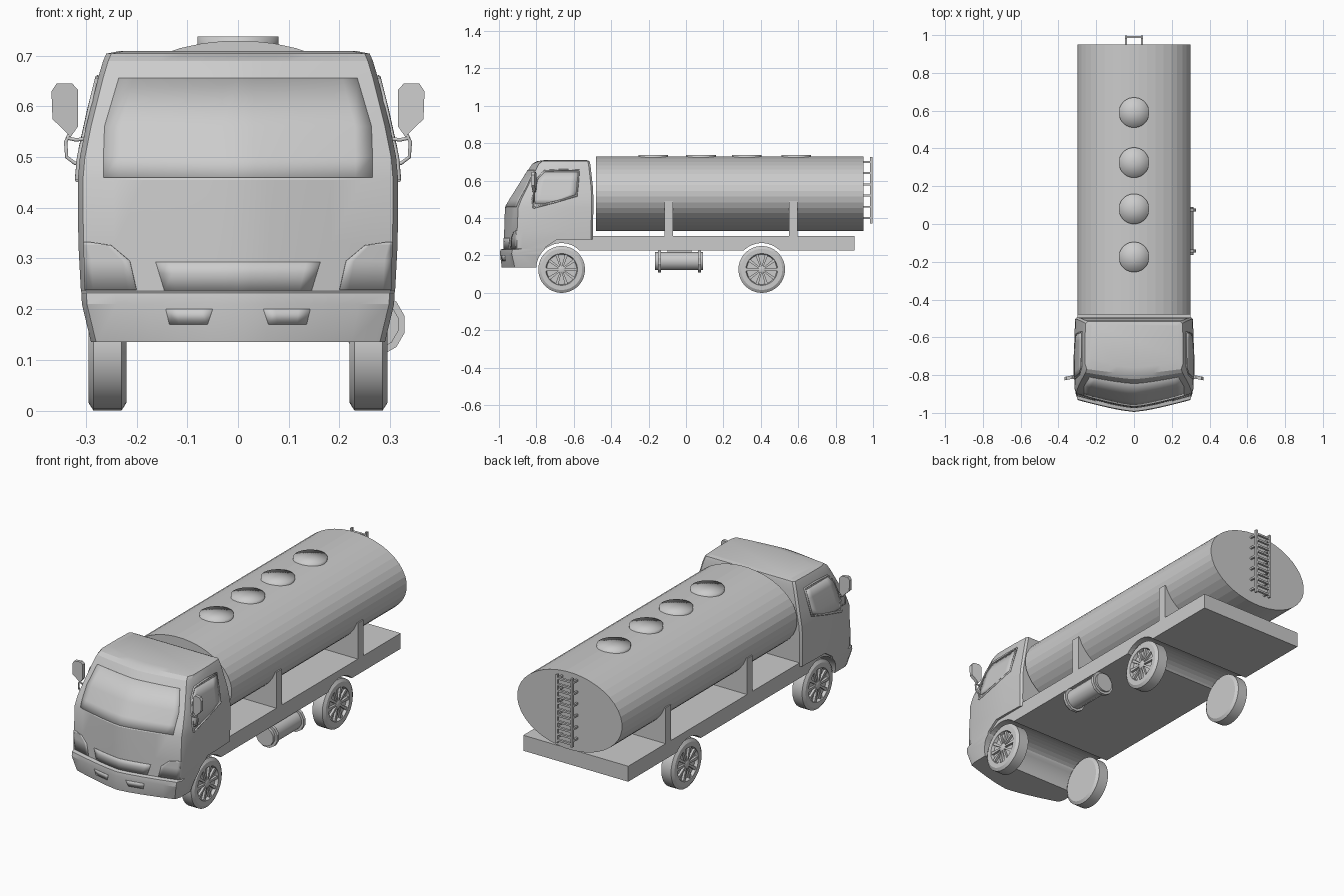
import bpy, bmesh, math
from math import sin, cos, pi, radians
from mathutils import Vector

cube = bpy.data.objects.get("Cube")
if cube:
    bpy.data.objects.remove(cube, do_unlink=True)

grey = bpy.data.materials.new("plain grey")
grey.use_nodes = True
grey.diffuse_color = (0.6, 0.6, 0.6, 1)
grey.node_tree.nodes["Principled BSDF"].inputs["Base Color"].default_value = (0.6, 0.6, 0.6, 1)


def finish(name, bm, angle=None):
    bmesh.ops.recalc_face_normals(bm, faces=bm.faces)
    me = bpy.data.meshes.new(name)
    bm.to_mesh(me)
    bm.free()
    me.materials.append(grey)
    if angle:
        me.shade_smooth()
        me.set_sharp_from_angle(angle=radians(angle))
    ob = bpy.data.objects.new(name, me)
    bpy.context.collection.objects.link(ob)
    return ob


def skin(bm, rings, closed=True, caps=True):
    rows = [[bm.verts.new(p) for p in r] for r in rings]
    n = len(rows[0])
    for a, b in zip(rows, rows[1:]):
        for i in range(n if closed else n - 1):
            j = (i + 1) % n
            bm.faces.new((a[i], a[j], b[j], b[i]))
    if caps:
        bm.faces.new(rows[0])
        bm.faces.new(rows[-1])


def box(name, x, y, z):
    bm = bmesh.new()
    skin(bm, [[(a, y[0], z[0]), (a, y[1], z[0]), (a, y[1], z[1]), (a, y[0], z[1])] for a in x])
    return finish(name, bm)


def prism(name, x, outline):
    bm = bmesh.new()
    skin(bm, [[(a, y, z) for y, z in outline] for a in x])
    return finish(name, bm)


def lathe(name, axis, centre, profile, n, angle=None, squash=1.0):
    """Revolve (along, radius) pairs about a line parallel to x, y or z."""
    def place(t, r, k):
        a = 2 * pi * (k + 0.5) / n
        u, v = r * cos(a), r * sin(a) * squash
        p = {"x": (t, u, v), "y": (u, t, v), "z": (u, v, t)}[axis]
        return Vector(p) + Vector(centre)
    bm = bmesh.new()
    skin(bm, [[place(t, r, k) for k in range(n)] for t, r in profile])
    return finish(name, bm, angle)


def cut(ob, cutters):
    for c in cutters:
        m = ob.modifiers.new("cut", "BOOLEAN")
        m.operation, m.solver, m.object = "DIFFERENCE", "EXACT", c
    dg = bpy.context.evaluated_depsgraph_get()
    me = bpy.data.meshes.new_from_object(ob.evaluated_get(dg))
    ob.modifiers.clear()
    ob.data = me


def tube(name, points, radius):
    cu = bpy.data.curves.new(name, "CURVE")
    cu.dimensions, cu.bevel_depth, cu.bevel_resolution, cu.use_fill_caps = "3D", radius, 1, True
    sp = cu.splines.new("POLY")
    sp.points.add(len(points) - 1)
    for q, p in zip(sp.points, points):
        q.co = (*p, 1)
    cu.materials.append(grey)
    ob = bpy.data.objects.new(name, cu)
    bpy.context.collection.objects.link(ob)


# Cab shape: height, half width, nose y, front corner y, back y
LEVELS = [(.135, .290, -.985, -.915, -.500), (.21, .308, -.995, -.932, -.500),
          (.232, .309, -.992, -.928, -.500), (.236, .310, -.973, -.907, -.500),
          (.33, .315, -.972, -.903, -.498), (.455, .316, -.968, -.897, -.495),
          (.50, .312, -.942, -.880, -.495), (.56, .300, -.904, -.850, -.497),
          (.66, .275, -.842, -.802, -.508), (.69, .266, -.822, -.786, -.512),
          (.704, .260, -.795, -.768, -.516), (.709, .235, -.760, -.735, -.530)]


def level(z):
    for a, b in zip(LEVELS, LEVELS[1:]):
        if z <= b[0]:
            t = max(0, (z - a[0]) / (b[0] - a[0]))
            return [p + (q - p) * t for p, q in zip(a, b)]
    return LEVELS[-1]


def front_y(x, z):
    _, w, nose, corner, _ = level(z)
    return nose + (corner - nose) * min(1, abs(x) / (w - .01)) ** 1.3


def cab_ring(z):
    _, w, nose, corner, back = level(z)
    front = [(u / 5 * (w - .01), front_y(u / 5 * (w - .01), z), z) for u in range(-5, 6)]
    side = [(w, corner + .03, z), (w, -.62, z), (w - .004, back - .01, z), (w - .014, back, z)]
    return front + side + [(-x, y, h) for x, y, h in reversed(side)]


bm = bmesh.new()
skin(bm, [cab_ring(l[0]) for l in LEVELS])
cab = finish("cab", bm)
chassis = box("chassis", (-.3, .3), (-.75, .9), (.225, .305))

# Wheel arches and the raised underside of the cab
WHEELS = {"front": -.665, "rear": .405}
arches = [lathe("arch_cutter", "x", (0, y, .13), [(-.5, .136), (.5, .136)], 40) for y in WHEELS.values()]
sill = prism("sill_cutter", (-.5, .5), [(-.80, .1), (-.788, .165), (-.75, .245), (-.69, .285),
                                        (-.4, .285), (-.4, .1)])
cut(cab, [sill, arches[0]])
cut(chassis, arches)
for c in arches + [sill]:
    bpy.data.objects.remove(c, do_unlink=True)
cab.data.shade_smooth()
cab.data.set_sharp_from_angle(angle=radians(22))


# Thin panels that follow the cab skin; rows are (z, start, end)
def panel(name, rows, place, n=12, thick=.006):
    bm = bmesh.new()
    skin(bm, [[place(a + (b - a) * i / n, z) for i in range(n + 1)] for z, a, b in rows], False, False)
    ob = finish(name, bm, 25)
    m = ob.modifiers.new("thickness", "SOLIDIFY")
    m.thickness, m.offset = thick, 0


def on_front(x, z):
    return (x, front_y(x, z), z)


panel("windscreen", [(.46, -.265, .265), (.50, -.265, .265), (.56, -.263, .263), (.655, -.235, .235)],
      on_front, 16, .004)
panel("grille", [(.237, -.145, .145), (.27, -.155, .155), (.293, -.162, .162)], on_front, 12, .004)
for s, side in ((1, "left"), (-1, "right")):
    panel(side + "_headlight", [(.238, s * .2, s * .302), (.295, s * .213, s * .303),
                                (.326, s * .25, s * .304), (.332, s * .29, s * .304)], on_front, 6, .008)
    panel(side + "_fog_lamp", [(.17, s * .06, s * .135), (.20, s * .05, s * .142)], on_front, 4, .004)

    def on_side(y, z):
        return (s * (level(z)[1] + .001), y, z)
    panel(side + "_window", [(.475, -.805, -.765), (.50, -.812, -.66), (.525, -.812, -.588),
                             (.56, -.806, -.584), (.60, -.795, -.580), (.645, -.77, -.576)], on_side, 6, .004)
    # Raised window surround
    loop = [(-.815, .455), (-.70, .485), (-.585, .518), (-.578, .59), (-.572, .655), (-.66, .657),
            (-.755, .652), (-.795, .61), (-.82, .50), (-.815, .455)]
    tube(side + "_window_frame", [on_side(y, z) for y, z in loop], .005)

    # Mirror with its two stays
    bm = bmesh.new()
    shape = [(.316, .56), (.33, .54), (.366, .575), (.368, .63), (.358, .645), (.327, .645), (.316, .633)]
    skin(bm, [[(s * x, y - (x - .34) * .2, z) for x, z in shape] for y in (-.822, -.804)])
    finish(side + "_mirror", bm)
    tube(side + "_mirror_upper_stay", [(s * x, -.815, z) for x, z in ((.295, .537), (.32, .534), (.338, .538))], .004)
    tube(side + "_mirror_lower_stay", [(s * x, -.815, z) for x, z in
         ((.30, .483), (.322, .488), (.338, .50), (.34, .53), (.328, .555))], .004)

    # Wheels: tyre, recessed rim disc, hub and spokes
    for pos, y in WHEELS.items():
        name = side + "_" + pos
        c = (s * .2575, y, .125)
        tyre = [(-.0375, .08), (-.0375, .110), (-.028, .125), (.028, .125), (.0375, .110),
                (.0375, .085), (.022, .080)]
        lathe(name + "_wheel", "x", c, [(s * t, r) for t, r in tyre], 40, 30)
        lathe(name + "_hub", "x", c, [(s * .015, .02), (s * .034, .02), (s * .037, .014)], 20, 30)
        bm = bmesh.new()
        for k in range(10):
            a = 2 * pi * k / 10
            d, t = Vector((0, cos(a), sin(a))), Vector((0, -sin(a), cos(a)))
            skin(bm, [[Vector(c) + d * r + t * w * e + Vector((s * h, 0, 0))
                       for e, h in ((-1, .02), (1, .02), (1, .034), (-1, .034))]
                      for r, w in ((.012, .004), (.083, .008))])
        finish(name + "_spokes", bm)

# Oval tank on two cradles
lathe("tank", "y", (0, 0, .53), [(-.48, .3), (.95, .3)], 40, None, .2 / .3)
for name, y in (("front", -.115), ("rear", .55)):
    box(name + "_cradle", (-.3, .3), (y, y + .045), (.3, .49))

# Filler hatches with softly shaded tops
for i, y in enumerate((-.175, .08, .325, .59)):
    lathe("hatch_%d" % (i + 1), "z", (0, y, 0), [(.70, .08), (.738, .08), (.7382, .002)], 32, 180)

# Rear ladder
for x in (-.042, .042):
    box("ladder_rail", (x - .005, x + .005), (.983, .997), (.37, .725))
    for k in range(6):
        z = .40 + k * .06
        box("ladder_bracket", (x - .005, x + .005), (.94, .99), (z - .005, z + .005))
for k in range(11):
    z = .385 + k * .032
    box("ladder_rung", (-.045, .045), (.984, .996), (z - .005, z + .005))

# Side fuel drum with two straps
lathe("fuel_drum", "y", (.268, -.037, .17), [(-.128, .05), (.128, .05)], 12, 40)
for y in (-.142, .073):
    lathe("drum_strap", "y", (.268, y, .17), [(-.008, .063), (.008, .063)], 12)
box("drum_bracket", (.25, .285), (-.10, .03), (.19, .23))
